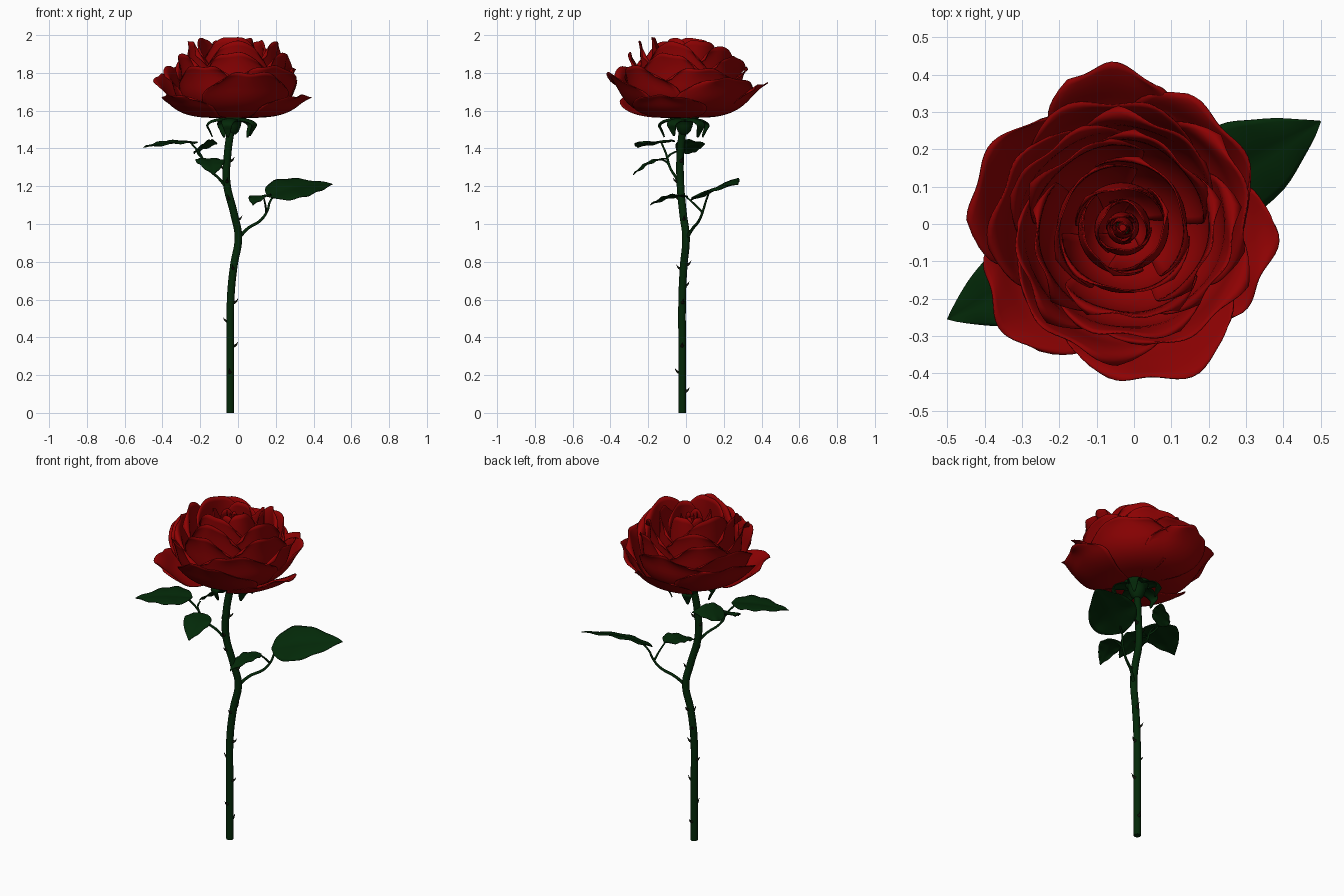
import bpy, math, random
from mathutils import Vector

if "Cube" in bpy.data.objects:
    bpy.data.objects.remove(bpy.data.objects["Cube"])

random.seed(4)


def material(name, rgb):
    m = bpy.data.materials.new(name)
    m.diffuse_color = (*rgb, 1)
    m.use_nodes = True
    m.node_tree.nodes["Principled BSDF"].inputs["Base Color"].default_value = m.diffuse_color
    return m


RED = material("petal red", (0.27, 0.0005, 0.0008))
GREEN = material("stem green", (0.0010, 0.021, 0.0025))
LEAF = material("leaf green", (0.0010, 0.022, 0.0025))
THORN = material("thorn dark", (0.006, 0.008, 0.003))


def add_mesh(name, verts, faces, mat, thickness=0):
    me = bpy.data.meshes.new(name)
    me.from_pydata(verts, [], faces)
    me.materials.append(mat)
    me.shade_smooth()
    ob = bpy.data.objects.new(name, me)
    bpy.context.collection.objects.link(ob)
    if thickness:
        s = ob.modifiers.new("thickness", 'SOLIDIFY')
        s.thickness = thickness
        s.offset = 0
    return ob


def sheet(name, fn, nu, nv, mat, thickness):
    """Grid surface from fn(u in -1..1, v in 0..1)."""
    verts = [fn(2 * i / nu - 1, j / nv) for j in range(nv + 1) for i in range(nu + 1)]
    w = nu + 1
    faces = [(j * w + i, j * w + i + 1, (j + 1) * w + i + 1, (j + 1) * w + i)
             for j in range(nv) for i in range(nu)]
    return add_mesh(name, verts, faces, mat, thickness)


def tube(name, points, radius, mat, tip=1.0):
    """Round tube through points, converted to a mesh."""
    cu = bpy.data.curves.new(name, 'CURVE')
    cu.dimensions = '3D'
    cu.bevel_depth = radius
    cu.bevel_resolution = 4
    cu.use_fill_caps = True
    cu.resolution_u = 8
    sp = cu.splines.new('BEZIER')
    sp.bezier_points.add(len(points) - 1)
    for i, (bp, p) in enumerate(zip(sp.bezier_points, points)):
        bp.co = p
        bp.handle_left_type = bp.handle_right_type = 'AUTO'
        bp.radius = 1 + (tip - 1) * i / (len(points) - 1)
    cu.materials.append(mat)
    ob = bpy.data.objects.new(name, cu)
    bpy.context.collection.objects.link(ob)
    bpy.ops.object.select_all(action='DESELECT')
    bpy.context.view_layer.objects.active = ob
    ob.select_set(True)
    bpy.ops.object.convert(target='MESH')
    bpy.ops.object.shade_smooth_by_angle(angle=math.radians(50))


# Stem
STEM = [(-.04, -.02, 0), (-.04, -.02, .3), (-.038, -.02, .62), (-.022, -.012, .78),
        (.002, 0, .93), (-.02, -.015, 1.05), (-.06, -.03, 1.22), (-.055, -.03, 1.37),
        (-.035, -.015, 1.52)]
tube("stem", STEM, .020, GREEN)


def stem_at(z):
    for a, b in zip(STEM, STEM[1:]):
        if a[2] <= z <= b[2]:
            return Vector(a).lerp(Vector(b), (z - a[2]) / (b[2] - a[2]))


# Thorns: small hooked cones (height, direction in degrees)
for z, a in [(.12, 80), (.22, 260), (.36, 0), (.49, 180), (.59, 10), (.68, 120), (.77, 260),
             (.79, 80), (1.03, 5), (1.14, 250), (1.23, 275), (1.30, 165), (1.34, 20)]:
    d = Vector((math.cos(math.radians(a)), math.sin(math.radians(a)), 0))
    c = stem_at(z)
    up = Vector((0, 0, 1))
    tube("thorn", [c + d * .012 - up * .006, c + d * .026 - up * .002, c + d * .040 + up * .016],
         .011, THORN, .05)


# Petals: bent along a cubic profile and wrapped round the flower axis
CX, CY = -.03, -.010


def petal(name, ang, r, belly, z, hw, lip):
    ctrl = [(.02, 1.568), (belly * 1.0, 1.545), (belly * 1.1, 1.57 + (z - 1.57) * .5), (r, z)]
    ph, ph2 = random.uniform(0, 6), random.uniform(0, 6)
    ruffle = .03 * r

    def fn(u, v):
        t = v * (1 - .13 * abs(u) ** 3)
        k = [(1 - t) ** 3, 3 * t * (1 - t) ** 2, 3 * t * t * (1 - t), t ** 3]
        rr = sum(a * p[0] for a, p in zip(k, ctrl))
        zz = sum(a * p[1] for a, p in zip(k, ctrl))
        s = max(0, (v - .72) / .28) ** 2          # outward curled lip
        rr += lip * s + ruffle * math.sin(5 * u + ph) * v ** 4
        zz += -.4 * lip * s + ruffle * .5 * math.sin(7 * u + ph2) * v ** 4
        rr *= 1 + .05 * u                         # one side tucks under its neighbour
        wide = .78 + .22 * math.sin(math.pi * min(1, v * .9))
        wide *= 1 - .36 * max(0, (v - .62) / .38) ** 3   # rounded tip corners
        a = math.radians(ang + u * hw * wide)
        zz -= .1 * rr * math.sin(a) * max(0, zz - 1.75) / .25   # bloom leans back
        return (CX + rr * math.cos(a), CY + rr * math.sin(a), min(zz, 2.0))
    sheet(name, fn, 18, 20, RED, .004)


# Outer open petals
for ang, r, z, hw in [(92, .415, 1.75, 34), (152, .395, 1.80, 46), (214, .395, 1.69, 40),
                      (284, .405, 1.80, 46), (340, .385, 1.685, 42), (38, .365, 1.78, 48)]:
    petal("outer_petal", ang, r, .305, z, hw, .016)

# Inner rings: count, rim radius, belly radius, rim height, half width, lip, start angle
for n, r, belly, z, hw, lip, start in [
        (5, .305, .295, 1.85, 50, .035, 20), (5, .25, .27, 1.912, 50, .04, 60),
        (5, .195, .24, 1.975, 52, .042, 55), (3, .14, .185, 1.992, 84, .028, 35),
        (3, .09, .13, 1.978, 84, .014, 95), (3, .05, .08, 1.965, 84, .010, 40),
        (3, .026, .045, 1.955, 84, .004, 100), (2, .008, .03, 1.945, 115, .004, 60)]:
    for i in range(n):
        petal("inner_petal", start + 360 * i / n + random.uniform(-6, 6), r, belly,
              z + random.uniform(-.012, .008), hw, lip)
tube("bud_core", [(CX, CY, 1.57), (CX, CY, 1.75), (CX, CY, 1.93)], .016, RED, .6)

# Calyx cup, turned from a profile
PROFILE = [(.018, 1.475), (.034, 1.49), (.045, 1.52), (.05, 1.545), (.08, 1.564), (.02, 1.568)]
N = 24
verts = [(CX + r * math.cos(2 * math.pi * i / N), CY + r * math.sin(2 * math.pi * i / N), z)
         for r, z in PROFILE for i in range(N)]
faces = [(j * N + i, j * N + (i + 1) % N, (j + 1) * N + (i + 1) % N, (j + 1) * N + i)
         for j in range(len(PROFILE) - 1) for i in range(N)]
add_mesh("calyx", verts, faces, GREEN)

# Sepals: narrow strips curling out, down and back
for i in range(5):
    a0 = math.radians(-30 + 72 * i)
    drop = random.uniform(.09, .125)

    def sepal(u, v):
        r = .045 + .09 * math.sin(min(v * 3.4, 2.3) * .72) - .07 * max(0, v - .6)
        z = 1.558 - drop * v ** 2
        w = .040 * (1 - v) ** .7 + .004
        return (CX + r * math.cos(a0) - u * w * math.sin(a0),
                CY + r * math.sin(a0) + u * w * math.cos(a0), z - .012 * u * u * (1 - v))
    sheet("sepal", sepal, 6, 14, GREEN, .006)


# Leaves: pointed ovals with a folded midrib
def leaf(name, base, tip, side, half, arch=.02):
    b, t = Vector(base), Vector(tip)
    axis = t - b
    s = Vector(side)
    s = (s - axis.normalized() * s.dot(axis.normalized())).normalized()
    n = axis.cross(s).normalized()
    if n.z < 0:
        n = -n

    def fn(u, v):
        w = half * math.sin(math.pi * v ** .74) ** .8 * (1 - .2 * v ** 4) if 0 < v < 1 else .001
        p = b + axis * (v - .05 * abs(u) * math.sin(math.pi * v)) + s * (u * w)
        lift = .22 * abs(u) * w + arch * math.sin(math.pi * v) + .004 * math.sin(v * 22) * u * u
        return p + n * (lift - .2 * w * u * u)
    sheet(name, fn, 12, 18, LEAF, .004)


# Right branch
tube("right_branch", [(.0, 0, .92), (.05, .035, .975), (.12, .07, 1.02), (.155, .09, 1.07),
                      (.17, .105, 1.12), (.20, .12, 1.16)], .009, GREEN, .5)
tube("right_twig", [(.15, .088, 1.06), (.145, .05, 1.10), (.135, .0, 1.145)], .006, GREEN, .7)
leaf("right_leaf", (.155, .095, 1.145), (.50, .275, 1.21), (-.42, .85, .36), .135)
leaf("right_small_leaf", (.14, .01, 1.145), (.08, -.19, 1.10), (1, -.3, .1), .06)

# Left branch
tube("left_branch", [(-.06, -.03, 1.19), (-.10, -.05, 1.24), (-.165, -.085, 1.30),
                     (-.20, -.105, 1.37), (-.25, -.13, 1.43)], .008, GREEN, .6)
tube("left_front_twig", [(-.165, -.085, 1.30), (-.18, -.10, 1.325), (-.165, -.125, 1.34)],
     .006, GREEN, .7)
tube("left_back_twig", [(-.19, -.10, 1.35), (-.21, -.08, 1.37), (-.215, -.05, 1.385)],
     .006, GREEN, .7)
leaf("left_leaf", (-.22, -.115, 1.43), (-.50, -.255, 1.405), (-.45, .88, .05), .105, .012)
leaf("left_front_leaf", (-.16, -.10, 1.345), (-.13, -.28, 1.26), (1, .2, .0), .078)
leaf("left_back_leaf", (-.22, -.05, 1.39), (-.11, .10, 1.425), (.6, -.3, .5), .058, .01)
